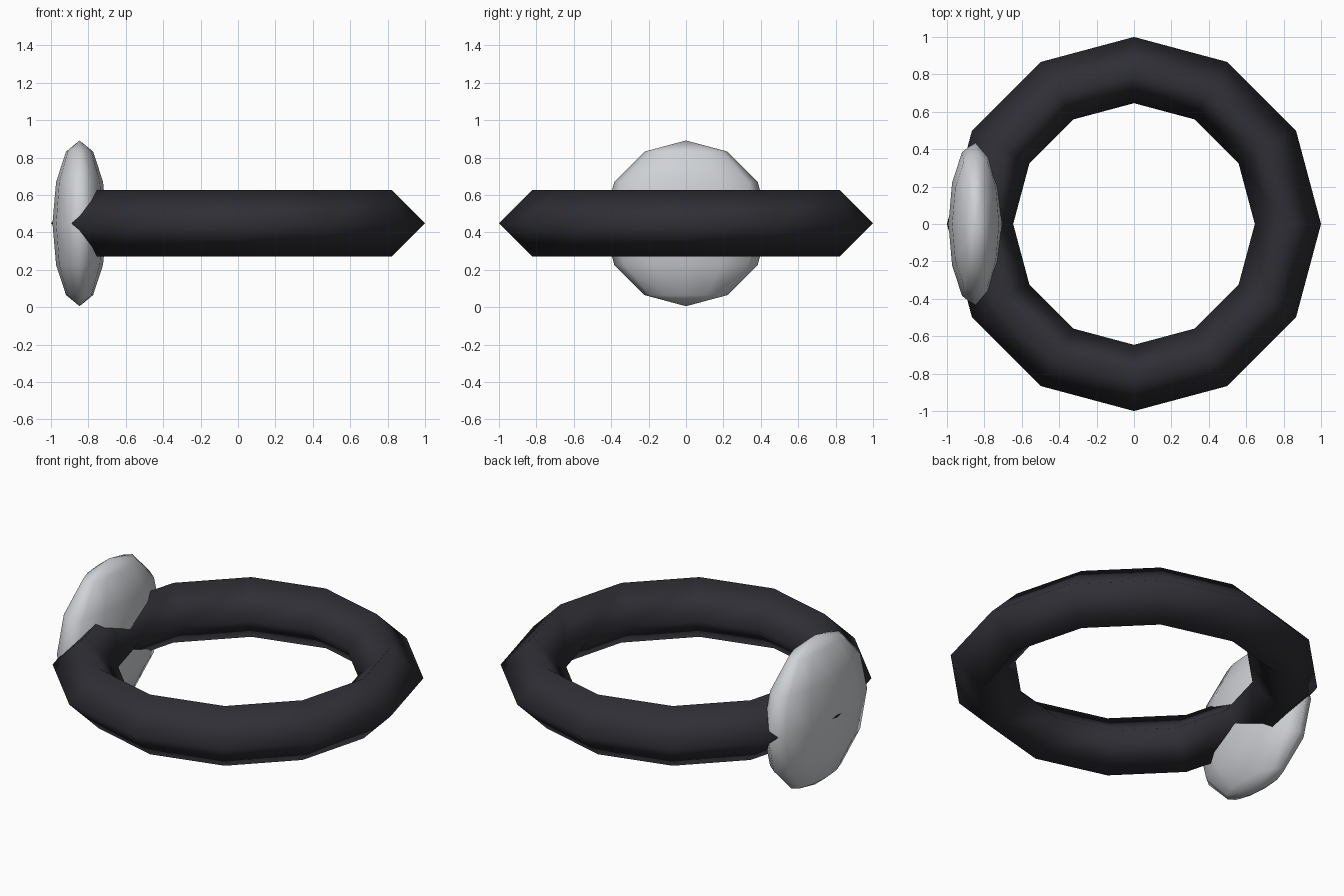
import bpy

default_cube = bpy.data.objects.get("Cube")
if default_cube:
    bpy.data.objects.remove(default_cube, do_unlink=True)


def flat_colour(name, rgb):
    mat = bpy.data.materials.new(name)
    mat.use_nodes = True
    mat.diffuse_color = (*rgb, 1)
    mat.node_tree.nodes["Principled BSDF"].inputs["Base Color"].default_value = (*rgb, 1)
    return mat


def finish(name, mat):
    obj = bpy.context.object
    obj.name = name
    obj.data.materials.append(mat)
    bpy.ops.object.shade_smooth()
    return obj


charcoal = flat_colour("charcoal", (0.028, 0.028, 0.036))
pale_grey = flat_colour("pale grey", (0.62, 0.64, 0.67))
MID_HEIGHT = 0.448

# Band: twelve-sided ring with a diamond cross-section
bpy.ops.mesh.primitive_torus_add(
    major_segments=12, minor_segments=4,
    major_radius=0.823, minor_radius=0.177,
    location=(0, 0, MID_HEIGHT))
finish("ring_band", charcoal)

# Disc: low-poly sphere flattened sideways, set on the band's right side
bpy.ops.mesh.primitive_uv_sphere_add(
    segments=12, ring_count=6, radius=1, location=(-0.847, 0, MID_HEIGHT))
disc = finish("ring_disc", pale_grey)
disc.scale = (0.145, 0.443, 0.443)
bpy.ops.object.transform_apply(location=False, rotation=False, scale=True)
